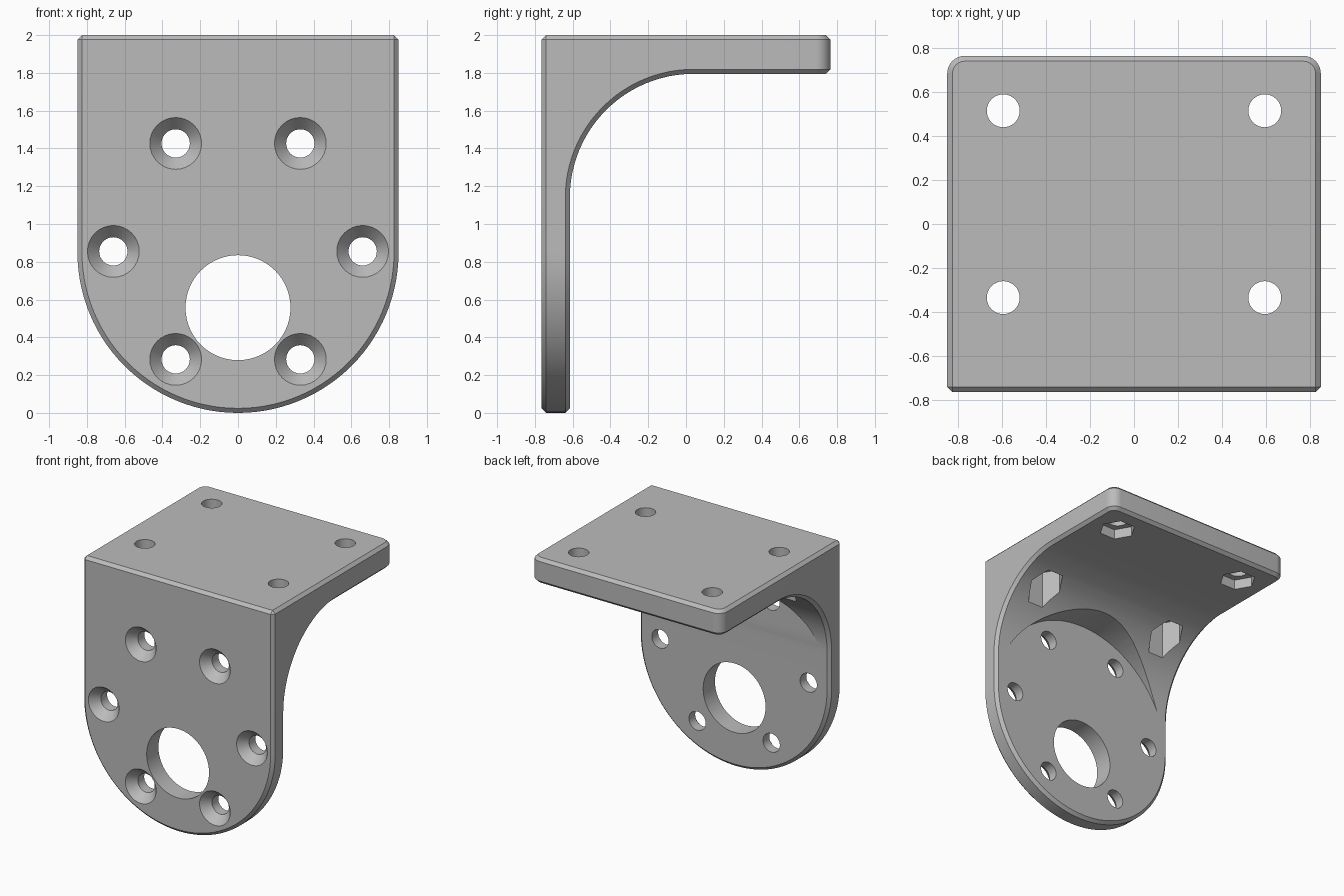
import bpy, bmesh
from math import cos, sin, pi, radians
from mathutils import Vector

if "Cube" in bpy.data.objects:
    bpy.data.objects.remove(bpy.data.objects["Cube"])

HALF_W, DEPTH, TOP = 0.85, 0.765, 2.0
PLATE_BACK, SHELF_Z, FILLET = -0.615, 1.795, 0.655


def mesh_object(name, rings):
    """Closed solid from a stack of equal-sized point rings."""
    bm = bmesh.new()
    loops = [[bm.verts.new(p) for p in ring] for ring in rings]
    n = len(loops[0])
    bm.faces.new(loops[0])
    bm.faces.new(loops[-1])
    for a, b in zip(loops, loops[1:]):
        for i in range(n):
            j = (i + 1) % n
            bm.faces.new((a[i], a[j], b[j], b[i]))
    bmesh.ops.recalc_face_normals(bm, faces=bm.faces)
    mesh = bpy.data.meshes.new(name)
    bm.to_mesh(mesh)
    bm.free()
    obj = bpy.data.objects.new(name, mesh)
    bpy.context.collection.objects.link(obj)
    return obj


def turned(name, axis, x, other, steps, sides=32):
    """Turned solid along y or z; steps are (position, radius)."""
    rings = []
    for pos, r in steps:
        ring = []
        for i in range(sides):
            a = 2 * pi * i / sides
            u, v = x + r * cos(a), other + r * sin(a)
            ring.append(Vector((u, pos, v) if axis == 'Y' else (u, v, pos)))
        rings.append(ring)
    return mesh_object(name, rings)


def apply(obj, mod):
    bpy.context.view_layer.objects.active = obj
    bpy.ops.object.modifier_apply(modifier=mod.name)


def boolean(obj, tool, operation='DIFFERENCE'):
    tool.hide_render = True
    mod = obj.modifiers.new("cut", 'BOOLEAN')
    mod.operation, mod.solver, mod.object = operation, 'EXACT', tool
    apply(obj, mod)
    bpy.data.objects.remove(tool)


# Side profile: upright plate, concave fillet, shelf
arc = [radians(180 - 90 * i / 24) for i in range(25)]
side = [(-DEPTH, -0.2)] + [(-DEPTH, TOP), (DEPTH, TOP), (DEPTH, SHELF_Z)]
side += [(PLATE_BACK + FILLET * (1 + cos(a)), SHELF_Z - FILLET * (1 - sin(a)))
         for a in reversed(arc)]
side += [(PLATE_BACK, -0.2)]
bracket = mesh_object("bracket", [[(x, y, z) for y, z in side] for x in (-1, 1)])

# Front outline: straight sides over a half round
front = [(HALF_W, 2.2), (-HALF_W, 2.2)]
front += [(HALF_W * cos(a), HALF_W * (1 + sin(a)))
          for a in (pi + pi * i / 56 for i in range(57))]
outline = mesh_object("outline", [[(x, y, z) for x, z in front] for y in (-1, 1)])
boolean(bracket, outline, 'INTERSECT')

# Rounded rear corners of the shelf
bm = bmesh.new()
bm.from_mesh(bracket.data)
bmesh.ops.remove_doubles(bm, verts=bm.verts, dist=0.0005)
corners = [e for e in bm.edges
           if all(v.co.y > DEPTH - 0.01 and abs(v.co.x) > HALF_W - 0.01 for v in e.verts)
           and abs(e.verts[0].co.z - e.verts[1].co.z) > 0.1]
bmesh.ops.bevel(bm, geom=corners, offset=0.08, segments=8, profile=0.5, affect='EDGES')
bm.to_mesh(bracket.data)
bm.free()

# Chamfer on every outer edge
chamfer = bracket.modifiers.new("chamfer", 'BEVEL')
chamfer.width, chamfer.segments = 0.024, 1
chamfer.limit_method, chamfer.angle_limit = 'ANGLE', radians(40)
chamfer.use_clamp_overlap = False
apply(bracket, chamfer)

# Round clearance cut into the fillet behind the plate
boolean(bracket, turned("clearance", 'Y', 0, HALF_W,
                        [(PLATE_BACK + 0.002, 0.82), (1, 0.82)], 80))

# Large shaft hole
boolean(bracket, turned("shaft_hole", 'Y', 0, 0.557, [(-1, 0.278), (-0.4, 0.278)], 56))

# Ring of six countersunk screw holes
for i in range(6):
    a = i * pi / 3
    boolean(bracket, turned("screw_hole", 'Y', 0.66 * cos(a), 0.855 + 0.66 * sin(a),
                            [(-DEPTH - 0.01, 0.146), (-DEPTH + 0.07, 0.075), (-0.3, 0.075)]))

# Shelf holes with hexagonal nut pockets from below
for x in (-0.595, 0.595):
    for y in (-0.335, 0.515):
        boolean(bracket, turned("nut_pocket", 'Z', x, y, [(1.2, 0.137), (1.875, 0.137)], 6))
        boolean(bracket, turned("shelf_hole", 'Z', x, y, [(1.8, 0.075), (2.1, 0.075)]))

# Grey material and shading
grey = bpy.data.materials.new("plain_grey")
grey.use_nodes = True
colour = (0.5, 0.5, 0.5, 1)
grey.diffuse_color = colour
grey.node_tree.nodes["Principled BSDF"].inputs["Base Color"].default_value = colour
bracket.data.materials.clear()
bracket.data.materials.append(grey)
bpy.ops.object.select_all(action='DESELECT')
bracket.select_set(True)
bpy.context.view_layer.objects.active = bracket
bpy.ops.object.shade_smooth_by_angle(angle=radians(30))
